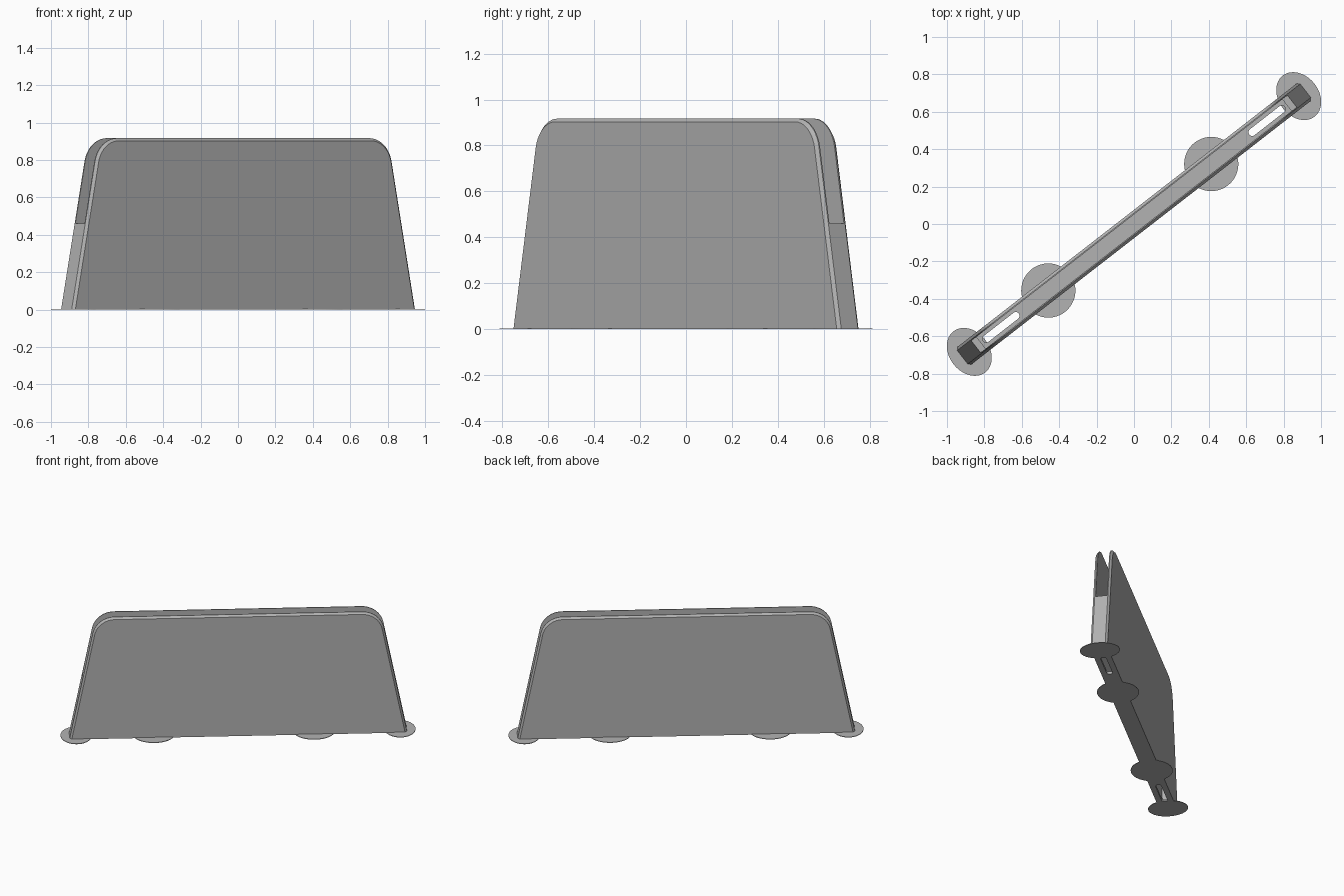
import bpy, bmesh, math
from mathutils import Matrix

if "Cube" in bpy.data.objects:
    bpy.data.objects.remove(bpy.data.objects["Cube"])

HALF, SLOPE, TOP = 1.162, 0.2, 0.917   # base half length, end lean, height
V_OUT, V_IN, CHAMFER = 0.06, 0.04, 0.014
ROT = Matrix.Rotation(math.atan2(0.7125, 0.9175), 4, 'Z')

grey = bpy.data.materials.new("plain_grey")
grey.diffuse_color = (0.45, 0.45, 0.45, 1)
grey.use_nodes = True
grey.node_tree.nodes["Principled BSDF"].inputs["Base Color"].default_value = grey.diffuse_color


def add_object(name, bm):
    bmesh.ops.recalc_face_normals(bm, faces=bm.faces)
    bm.transform(ROT)
    mesh = bpy.data.meshes.new(name)
    bm.to_mesh(mesh)
    bm.free()
    mesh.materials.append(grey)
    ob = bpy.data.objects.new(name, mesh)
    bpy.context.collection.objects.link(ob)
    return ob


def outline(inset, steps=10):
    """Trapezoid with rounded upper corners, as (u, z) points."""
    top = TOP - inset
    lean = math.atan(SLOPE)
    half = HALF - inset / math.cos(lean)
    r = 0.154 - inset
    t = r * math.tan((math.pi / 2 - lean) / 2)
    cu, cz = half - SLOPE * top - t, top - r
    right = [(half, 0)]
    for i in range(steps + 1):
        a = lean + (math.pi / 2 - lean) * i / steps
        right.append((cu + r * math.cos(a), cz + r * math.sin(a)))
    return right + [(-u, z) for u, z in reversed(right)]


def loft(rings):
    bm = bmesh.new()
    loops = [[bm.verts.new(p) for p in ring] for ring in rings]
    for a, b in zip(loops, loops[1:]):
        for i in range(len(a)):
            j = (i + 1) % len(a)
            bm.faces.new((a[i], a[j], b[j], b[i]))
    bm.faces.new(loops[0])
    bm.faces.new(loops[-1])
    return bm


# Two tall side panels with chamfered outer rims
for side, name in ((-1, "front_panel"), (1, "back_panel")):
    add_object(name, loft([[(u, side * v, z) for u, z in outline(d)]
               for v, d in ((V_IN, 0), (V_OUT - CHAMFER, 0), (V_OUT, CHAMFER))]))

# Leaning end walls, half the panel height
for side, name in ((-1, "left_end_wall"), (1, "right_end_wall")):
    h, t = 0.46, 0.035
    section = [(HALF, 0), (HALF - SLOPE * h, h), (HALF - SLOPE * h - t, h), (HALF - t, 0)]
    add_object(name, loft([[(side * u, v, z) for u, z in section]
               for v in (-V_IN - 0.005, V_IN + 0.005)]))

# Floor strip with two rounded slots
curve = bpy.data.curves.new("floor_profile", 'CURVE')
curve.dimensions, curve.fill_mode, curve.extrude = '2D', 'BOTH', 0.01


def add_loop(points):
    s = curve.splines.new('POLY')
    s.points.add(len(points) - 1)
    for p, (x, y) in zip(s.points, points):
        p.co = (x, y, 0, 1)
    s.use_cyclic_u = True


e, w = HALF - 0.01, V_IN + 0.004
add_loop([(-e, -w), (e, -w), (e, w), (-e, w)])
for s in (-1, 1):
    pts = []
    for centre, start in ((1.0, -math.pi / 2), (0.80, math.pi / 2)):
        for i in range(9):
            a = start + math.pi * i / 8
            pts.append((s * (centre + 0.02 * math.cos(a)), 0.02 * math.sin(a)))
    add_loop(pts)
helper = bpy.data.objects.new("floor_helper", curve)
bpy.context.collection.objects.link(helper)
flat = bpy.data.meshes.new_from_object(
    helper.evaluated_get(bpy.context.evaluated_depsgraph_get()))
bm = bmesh.new()
bm.from_mesh(flat)
bmesh.ops.remove_doubles(bm, verts=bm.verts, dist=1e-5)
bm.transform(Matrix.Translation((0, 0, 0.01)))
add_object("floor", bm)
bpy.data.objects.remove(helper)

# Thin foot pads under the base; the end pads are oval
for name, u, ru, rv in (("left_end_pad", -1.115, 0.107, 0.139),
                        ("left_pad", -0.58, 0.145, 0.145),
                        ("right_pad", 0.523, 0.145, 0.145),
                        ("right_end_pad", 1.115, 0.107, 0.139)):
    ring = [(u + ru * math.cos(k * math.tau / 48), rv * math.sin(k * math.tau / 48))
            for k in range(48)]
    add_object(name, loft([[(x, y, z) for x, y in ring] for z in (0, 0.004)]))
